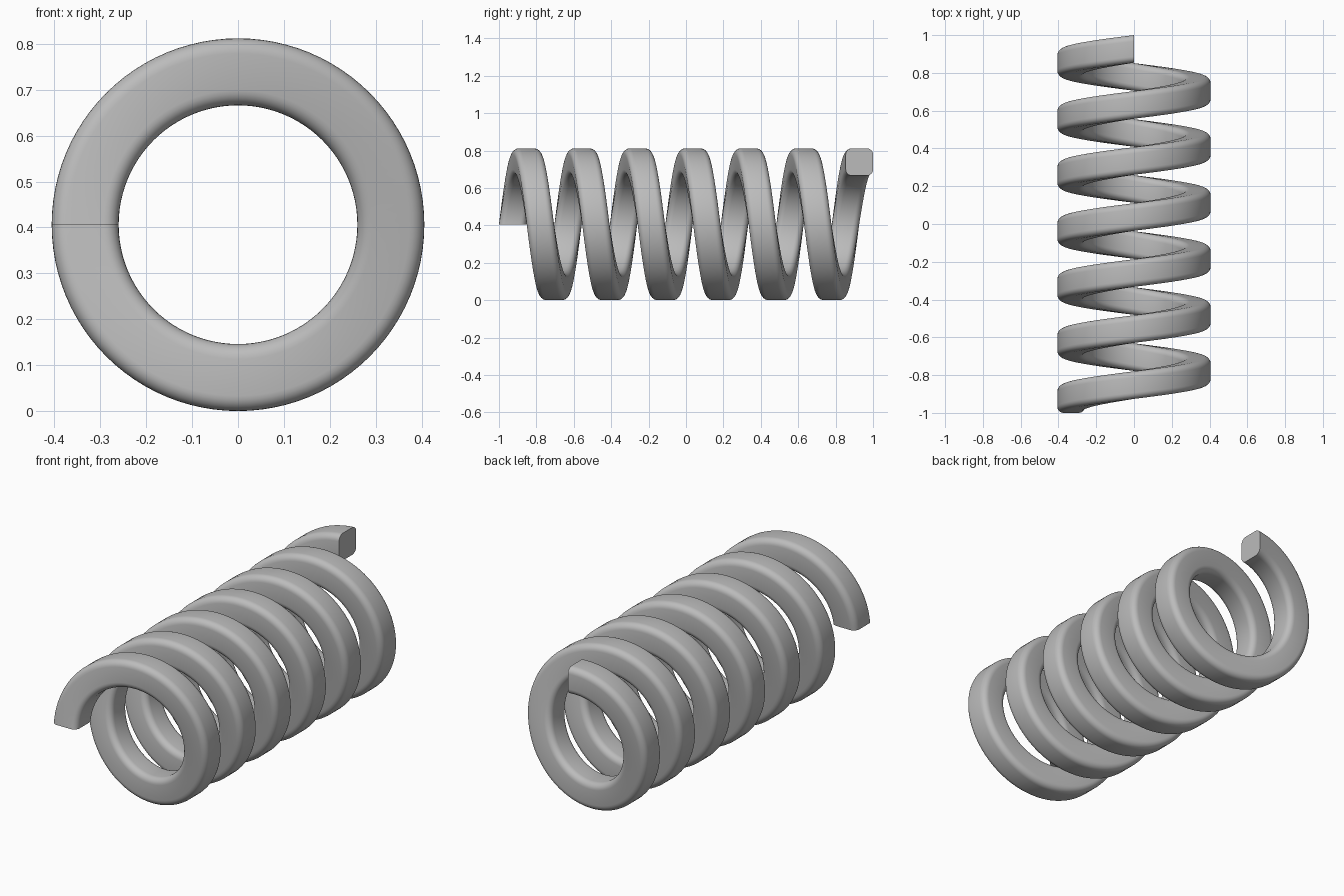
import bpy
import bmesh
from math import cos, sin, pi, radians

cube = bpy.data.objects.get("Cube")
if cube:
    bpy.data.objects.remove(cube, do_unlink=True)

COIL_R = 0.333        # radius to the middle of the wire
WIRE = 0.146          # width of the square wire
CORNER = 0.033        # rounding of the wire edges
TURNS = 6.25
STEPS = 96            # segments per turn
HALF = WIRE / 2
Y_START = -1 + HALF
RISE = 2 - WIRE
Z_MID = COIL_R + HALF

# Plain grey steel
steel = bpy.data.materials.new("grey steel")
steel.use_nodes = True
colour = (0.5, 0.5, 0.5, 1)
steel.diffuse_color = colour
steel.node_tree.nodes["Principled BSDF"].inputs["Base Color"].default_value = colour


def wire_section(arc=6):
    """Rounded square as (radial, axial) offsets."""
    inner = HALF - CORNER
    points = []
    for quarter, (sx, sy) in enumerate([(1, 1), (-1, 1), (-1, -1), (1, -1)]):
        for i in range(arc + 1):
            a = (quarter + i / arc) * pi / 2
            points.append((sx * inner + CORNER * cos(a), sy * inner + CORNER * sin(a)))
    return points


# Sweep the section along the helix, from the left-hand end up and over
bm = bmesh.new()
section = wire_section()
count = int(TURNS * STEPS)
rings = []
for i in range(count + 1):
    t = i / count
    a = pi - t * TURNS * 2 * pi
    y = Y_START + t * RISE
    rings.append([bm.verts.new(((COIL_R + r) * cos(a), y + d, Z_MID + (COIL_R + r) * sin(a)))
                  for r, d in section])
n = len(section)
for ring, following in zip(rings, rings[1:]):
    for j in range(n):
        k = (j + 1) % n
        bm.faces.new((ring[j], ring[k], following[k], following[j]))

# Flat cut ends
bm.faces.new(rings[0])
bm.faces.new(rings[-1])
bmesh.ops.recalc_face_normals(bm, faces=bm.faces)

mesh = bpy.data.meshes.new("coil_spring")
bm.to_mesh(mesh)
bm.free()
mesh.materials.append(steel)
spring = bpy.data.objects.new("coil_spring", mesh)
bpy.context.collection.objects.link(spring)

# Smooth wire with crisp end cuts
bpy.ops.object.select_all(action="DESELECT")
spring.select_set(True)
bpy.context.view_layer.objects.active = spring
bpy.ops.object.shade_smooth_by_angle(angle=radians(35))
